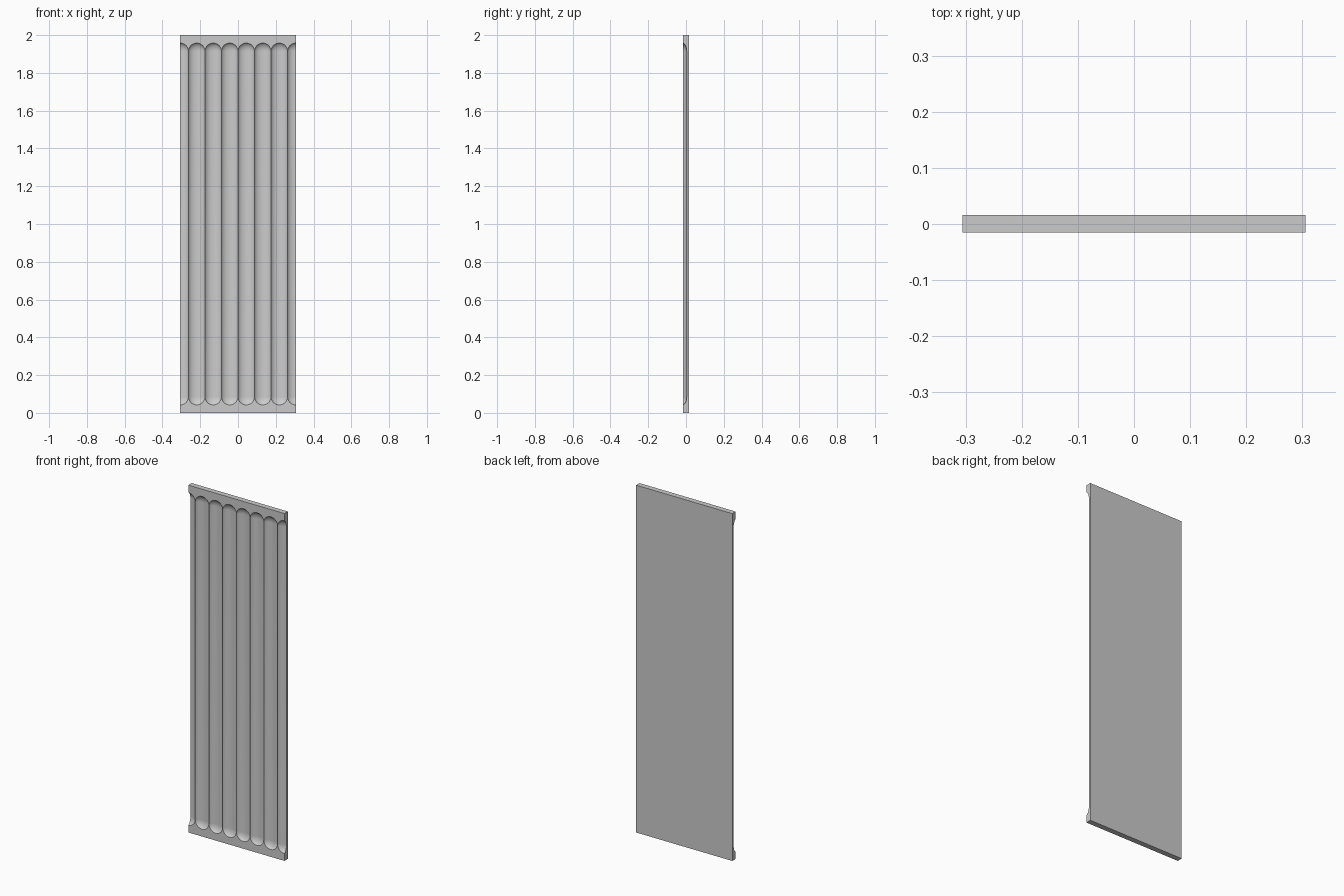
import bpy, bmesh, math

if "Cube" in bpy.data.objects:
    bpy.data.objects.remove(bpy.data.objects["Cube"])

HALF_W, FRONT, BACK, MID = 0.306, -0.015, 0.016, 1.0
N = 7                       # half flutes per side of centre
R = HALF_W / N              # flute radius in plan
END = 0.042 + R             # height where the rounded flute end starts
DEPTH, CURVE = 0.019, 0.9   # groove depth and roundness
RINGS, STEPS = 8, 10

radii = [math.sin(math.pi / 2 * i / RINGS) for i in range(RINGS + 1)]


def groove_y(t):
    edge = math.sqrt(1 - CURVE)
    return FRONT + DEPTH * (math.sqrt(1 - CURVE * t * t) - edge) / (1 - edge)


bm = bmesh.new()


def quad(points, place):
    unique = []
    for p in points:
        if p not in unique:
            unique.append(p)
    bm.faces.new([bm.verts.new(place(p)) for p in unique])


def quarter_flute(place):
    angles = [math.pi / 2 * j / STEPS for j in range(STEPS + 1)]

    def cap(i, a):
        t = radii[i]
        return (R * t * math.cos(a), groove_y(t), END - R * t * math.sin(a))

    # straight channel
    for i in range(RINGS):
        a, b = cap(i, 0), cap(i + 1, 0)
        quad([a, b, (b[0], b[1], MID), (a[0], a[1], MID)], place)
    for a, b in zip(angles, angles[1:]):
        # rounded end
        for i in range(RINGS):
            quad([cap(i, a), cap(i, b), cap(i + 1, b), cap(i + 1, a)], place)
        # flat border below the end
        p, q = cap(RINGS, a), cap(RINGS, b)
        quad([p, q, (q[0], FRONT, 0), (p[0], FRONT, 0)], place)


# repeat the quarter flute across the width and mirror top to bottom
for k in range(2 * N):
    centre = -HALF_W + R * (k if k % 2 == 0 else k + 1)
    sx = 1 if k % 2 == 0 else -1
    for flip in (False, True):
        quarter_flute(lambda p, c=centre, s=sx, f=flip:
                      (c + s * p[0], p[1], 2 * MID - p[2] if f else p[2]))
bmesh.ops.remove_doubles(bm, verts=bm.verts, dist=1e-5)

# side walls and flat back
rim = [e for e in bm.edges if e.is_boundary]
walls = bmesh.ops.extrude_edge_only(bm, edges=rim)["geom"]
for v in walls:
    if isinstance(v, bmesh.types.BMVert):
        v.co.y = BACK
bmesh.ops.holes_fill(bm, edges=[e for e in bm.edges if e.is_boundary], sides=0)
bmesh.ops.recalc_face_normals(bm, faces=bm.faces)

mesh = bpy.data.meshes.new("fluted_panel")
bm.to_mesh(mesh)
bm.free()
panel = bpy.data.objects.new("fluted_panel", mesh)
bpy.context.collection.objects.link(panel)
bpy.context.view_layer.objects.active = panel
panel.select_set(True)
bpy.ops.object.shade_smooth_by_angle(angle=math.radians(30))
